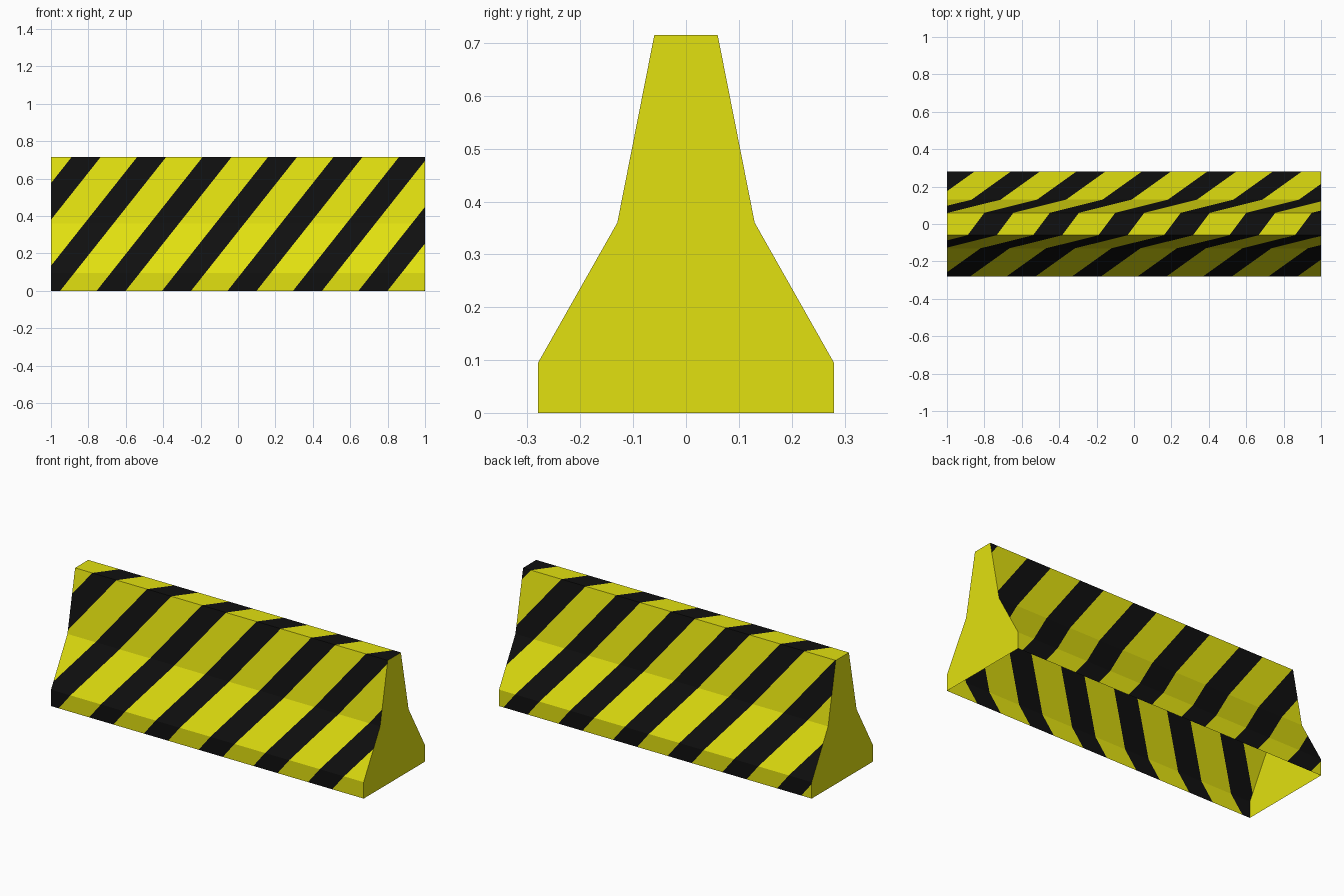
import bpy
import bmesh
from mathutils import Vector

if "Cube" in bpy.data.objects:
    bpy.data.objects.remove(bpy.data.objects["Cube"])

# Cross-section (y, z): up the front, over the top, down the back; underside is open
front = [(-0.28, 0.0), (-0.28, 0.095), (-0.13, 0.36), (-0.06, 0.715)]
profile = front + [(-y, z) for y, z in reversed(front)]

PERIOD, WIDTH, START = 0.35, 0.155, -0.406   # stripe spacing along x
LEAN, HEIGHT, TOP_SHIFT = 0.792, 0.715, 0.09  # sideways drift of stripes


def drift(y, z):
    """Sideways shift of the stripes at a point of the profile."""
    if y < 0:
        return z * LEAN
    return HEIGHT * LEAN + TOP_SHIFT + (HEIGHT - z) * LEAN


def make_material(name, rgb):
    mat = bpy.data.materials.new(name)
    mat.diffuse_color = (*rgb, 1.0)
    mat.use_nodes = True
    mat.node_tree.nodes["Principled BSDF"].inputs["Base Color"].default_value = mat.diffuse_color
    return mat


bm = bmesh.new()

# Long sides and top, cut along the stripe edges
for p, q in zip(profile, profile[1:]):
    a, b = Vector((0, *p)), Vector((0, *q))
    sa, sb = drift(*p), drift(*q)
    corners = [(-1, *p), (1, *p), (1, *q), (-1, *q)]
    face = bm.faces.new([bm.verts.new(c) for c in corners])
    face.normal_update()
    along = Vector((sb - sa, *(b - a).yz))
    cut_normal = along.cross(face.normal).normalized()
    geom = [face, *face.edges, *face.verts]
    for k in range(-8, 7):
        for edge in (0, WIDTH):
            point = Vector((START + k * PERIOD + edge + sa, *p))
            geom = bmesh.ops.bisect_plane(bm, geom=geom, dist=1e-5, plane_co=point,
                                          plane_no=cut_normal)["geom"]
    # Black where the face lies inside a stripe
    for f in geom:
        if isinstance(f, bmesh.types.BMFace):
            c = f.calc_center_median()
            d = b - a
            t = (Vector((0, c.y, c.z)) - a).dot(d) / d.length_squared
            phase = (c.x - START - sa - t * (sb - sa)) % PERIOD
            f.material_index = 1 if phase < WIDTH else 0

# Plain end caps
for x in (-1, 1):
    ring = profile if x < 0 else profile[::-1]
    bm.faces.new([bm.verts.new((x, y, z)) for y, z in ring])

bmesh.ops.remove_doubles(bm, verts=bm.verts[:], dist=1e-4)

# Fix end cap directions so they face outward
bm.normal_update()
for f in bm.faces:
    if abs(f.normal.x) > 0.9 and f.normal.x * f.calc_center_median().x < 0:
        f.normal_flip()

mesh = bpy.data.meshes.new("road_barrier")
bm.to_mesh(mesh)
bm.free()
mesh.materials.append(make_material("safety yellow", (0.76, 0.75, 0.005)))
mesh.materials.append(make_material("stripe black", (0.005, 0.005, 0.005)))
barrier = bpy.data.objects.new("road_barrier", mesh)
bpy.context.collection.objects.link(barrier)
